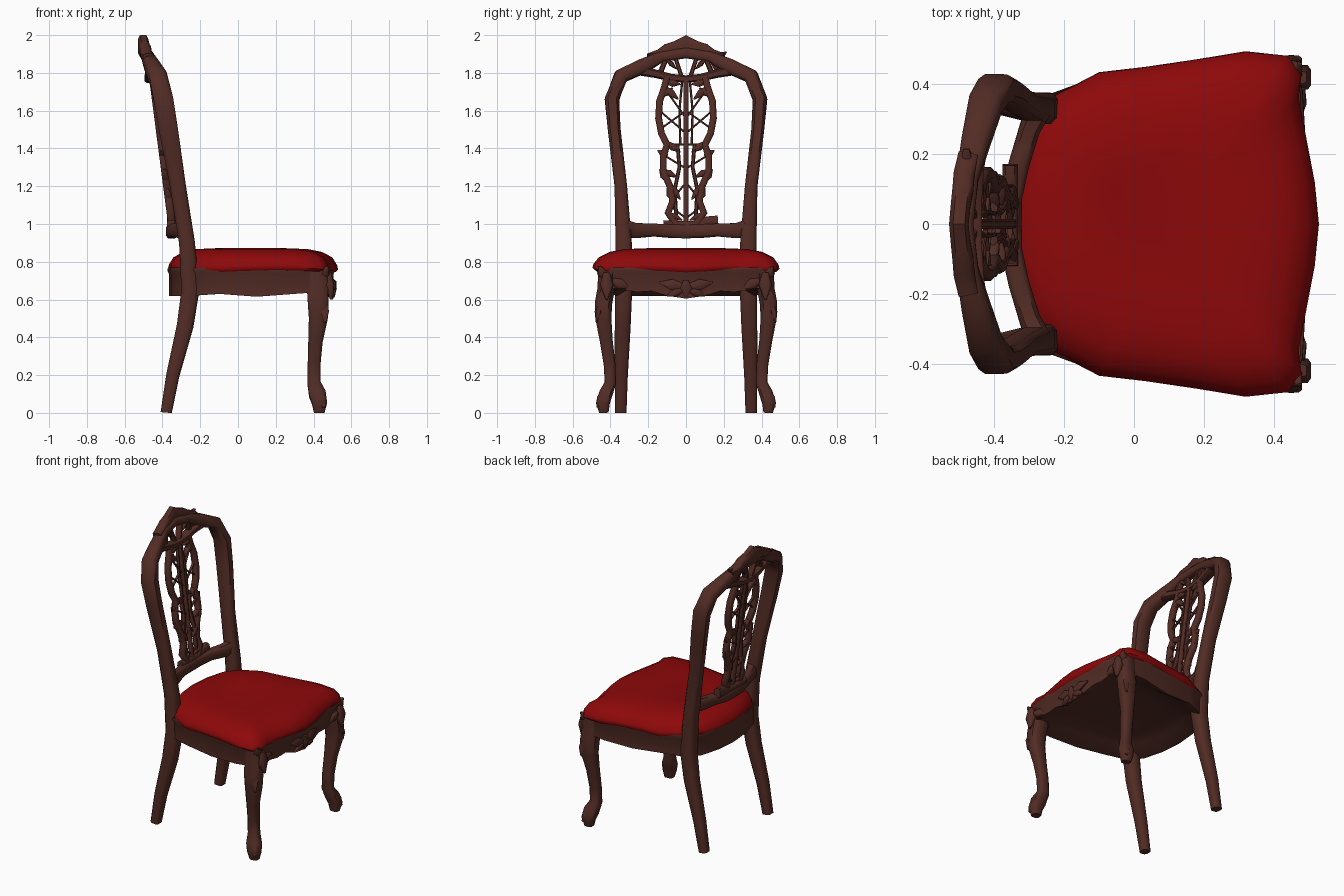
import bpy, bmesh, math
from mathutils import Vector


def material(name, rgb):
    m = bpy.data.materials.new(name)
    m.diffuse_color = (*rgb, 1)
    return m


WOOD = material("dark wood", (0.085, 0.025, 0.018))
RED = material("red fabric", (0.27, 0.0025, 0.003))


def finish(name, bm, mat, angle=50):
    bmesh.ops.recalc_face_normals(bm, faces=bm.faces)
    me = bpy.data.meshes.new(name)
    bm.to_mesh(me)
    bm.free()
    ob = bpy.data.objects.new(name, me)
    me.materials.append(mat)
    bpy.context.collection.objects.link(ob)
    bpy.ops.object.select_all(action='DESELECT')
    ob.select_set(True)
    bpy.context.view_layer.objects.active = ob
    bpy.ops.object.shade_smooth_by_angle(angle=math.radians(angle))
    return ob


def flip(path):
    return [(p[0], -p[1], *p[2:]) for p in path]


def arch(path):
    """Continue a path that ends on y = 0 with its mirror image."""
    return path + flip(path)[-2::-1]


def both(paths):
    return paths + [flip(p) for p in paths]


def sweep(name, paths, corner=0.6):
    """Chamfered bars along paths of (x, y, z, half width, half depth)."""
    bm = bmesh.new()
    c = corner
    section = [(1, -c), (1, c), (c, 1), (-c, 1), (-1, c), (-1, -c), (-c, -1), (c, -1)]
    for path in paths:
        co = [Vector(p[:3]) for p in path]
        rings = []
        for i, p in enumerate(path):
            t = (co[min(i + 1, len(co) - 1)] - co[max(i - 1, 0)]).normalized()
            side = t.cross(Vector((1, 0, 0))).normalized()
            deep = side.cross(t)
            ring = []
            for u, v in section:
                q = co[i] + side * u * p[3] + deep * v * p[4]
                q.z = max(q.z, 0)
                ring.append(bm.verts.new(q))
            rings.append(ring)
        for a, b in zip(rings, rings[1:]):
            for k in range(8):
                bm.faces.new((a[k], a[k - 1], b[k - 1], b[k]))
        bm.faces.new(rings[0])
        bm.faces.new(rings[-1])
    return finish(name, bm, WOOD)


def leaf(a, b, w, d=0.015):
    """Pointed carved leaf from a to b."""
    a, b = Vector(a), Vector(b)
    return [(*a, w * .5, d), (*a.lerp(b, .45), w, d * 1.2), (*b, w * .15, d * .4)]


def splat_x(z):
    return -0.35 - 0.13 * (z - 1)


def strip(points, w=0.013, d=0.014):
    return [(splat_x(z), y, z, w, d) for y, z in points]


def splat_leaf(y0, z0, y1, z1, w=0.02):
    return leaf((splat_x(z0), y0, z0), (splat_x(z1), y1, z1), w)


# Back legs, stiles and arch in one continuous frame
sweep("back_frame", [arch([
    (-.38, .345, 0, .03, .03), (-.345, .343, .2, .035, .035), (-.28, .335, .46, .042, .044),
    (-.252, .33, .65, .045, .048), (-.27, .33, .9, .043, .042), (-.318, .345, 1.2, .033, .042),
    (-.368, .38, 1.5, .034, .05), (-.395, .392, 1.66, .038, .052), (-.425, .345, 1.782, .038, .048),
    (-.455, .23, 1.835, .04, .04), (-.478, .13, 1.885, .028, .032), (-.49, 0, 1.905, .028, .03)])])

# Thin lower rail of the pierced crest
sweep("crest_lower_rail", [arch([
    (-.45, .25, 1.815, .028, .035), (-.46, .16, 1.795, .022, .03), (-.465, .08, 1.775, .02, .03),
    (-.465, 0, 1.767, .02, .03)])])

# Carved crest above the arch, with struts and leaf tips
sweep("crest", [arch([
    (-.475, .2, 1.885, .018, .028), (-.487, .14, 1.9, .025, .03), (-.49, .1, 1.92, .034, .03),
    (-.497, .05, 1.93, .04, .028), (-.502, 0, 1.942, .058, .028)])])
sweep("crest_carving", both([
    [(-.465, .14, 1.79, .014, .02), (-.48, .1, 1.89, .014, .02)],
    [(-.467, .02, 1.77, .011, .02), (-.485, .06, 1.89, .011, .02)],
    leaf((-.475, .1, 1.87), (-.475, .05, 1.82), .014, .02),
]) + [leaf((-.48, .13, 1.86), (-.48, .215, 1.91), .025, .02),
      leaf((-.48, .14, 1.86), (-.465, .195, 1.8), .022, .02)])

# Lower back rail and the shoe under the splat
sweep("lower_back_rail", [arch([
    (-.275, .33, .98, .045, .035), (-.30, .27, .965, .04, .03), (-.33, .17, .968, .034, .03),
    (-.35, .08, .962, .036, .03), (-.352, 0, .96, .036, .03)])])
sweep("splat_shoe", [[(-.355, y, z, w, .022) for y, z, w in
                      ((-.12, 1.0, .02), (-.05, .995, .022), (.06, .995, .022), (.11, 1.01, .03), (.17, 1.015, .03))]])

# Pierced splat: centre bars, wavy edges, lattice and leaves
edge = [(.055, 1.0), (.095, 1.06), (.07, 1.12), (.085, 1.2), (.12, 1.28), (.12, 1.36), (.1, 1.42),
        (.13, 1.48), (.145, 1.56), (.14, 1.65), (.115, 1.72), (.1, 1.78)]
sweep("splat_edges", both([strip(edge, .018, .02)]))
sweep("splat_bars", [strip([(0, 1.0), (0, 1.4), (0, 1.76)], .014)] + both([
    strip([(.05, 1.02), (.06, 1.18), (.035, 1.3), (.045, 1.42)], .01),
    strip([(.03, 1.42), (.035, 1.6), (.02, 1.76)], .006, .01)]))
sweep("splat_lattice", both([strip(s, .005, .008) for s in (
    [(0, 1.48), (.14, 1.6)], [(0, 1.6), (.14, 1.5)], [(0, 1.56), (.1, 1.7)],
    [(0, 1.42), (.1, 1.42)], [(0, 1.22), (.08, 1.12)], [(0, 1.03), (.09, 1.1)],
    [(.01, 1.3), (.11, 1.36)])]))
sweep("splat_leaves", both([splat_leaf(*s) for s in (
    (.1, 1.36, .15, 1.39), (.12, 1.28, .05, 1.25), (.1, 1.23, .14, 1.29), (.1, 1.43, .03, 1.38),
    (.07, 1.13, .1, 1.19), (.09, 1.05, .02, 1.02), (.11, 1.72, .04, 1.66), (.1, 1.75, .03, 1.74),
    (.13, 1.68, .07, 1.72), (.08, 1.2, .03, 1.13))]))

# Cabriole front legs
sweep("front_legs", both([[
    (.43, .435, 0, .025, .028), (.432, .44, .05, .036, .04), (.42, .425, .1, .036, .045),
    (.402, .4, .16, .03, .035), (.403, .405, .26, .031, .034), (.41, .422, .38, .034, .038),
    (.425, .437, .5, .042, .05), (.425, .437, .58, .046, .055), (.42, .422, .66, .046, .055),
    (.42, .42, .75, .046, .055)]]))
sweep("leg_carving", both([
    leaf((.475, .42, .74), (.495, .42, .6), .035, .02),
    leaf((.455, .455, .58), (.46, .475, .48), .02, .02),
    leaf((.43, .43, .11), (.455, .47, .03), .025, .02),
    leaf((.45, .43, .72), (.475, .46, .775), .028, .018),
    leaf((.47, .39, .7), (.47, .3, .66), .03, .02)]))


def loop(half):
    """Closed outline from a half outline that starts and ends on y = 0."""
    return half + flip(half)[-2:0:-1]


# Seat frame: plan outline with the height of its shaped lower edge
outline = loop([(-.365, 0, .62), (-.352, .15, .62), (-.315, .28, .62), (-.25, .36, .62), (-.1, .415, .63),
                (.1, .435, .615), (.3, .465, .63), (.44, .455, .64), (.475, .38, .66),
                (.482, .26, .64), (.485, .18, .645), (.495, .1, .62), (.505, 0, .605)])
bm = bmesh.new()
rings = []
for scale, high in ((1.015, .77), (1.02, .752), (1.0, .735), (1.0, None), (.97, None), (.8, .67), (.5, .69)):
    rings.append([bm.verts.new((.06 + (x - .06) * scale, y * scale, high or low)) for x, y, low in outline])
for a, b in zip(rings, rings[1:]):
    for k in range(len(a)):
        bm.faces.new((a[k - 1], a[k], b[k], b[k - 1]))
bm.faces.new(rings[-1])
finish("seat_frame", bm, WOOD)

# Carved leaves at the middle of the front apron
sweep("apron_carving", both([
    leaf((.5, .02, .67), (.495, .14, .69), .03), leaf((.5, .02, .65), (.495, .1, .62), .022)])
    + [leaf((.505, 0, .7), (.505, 0, .61), .03)])

# Domed cushion running under the back rail, with a slightly wavy lower edge
plan = loop([(-.37, 0), (-.357, .14), (-.325, .26), (-.26, .345), (-.225, .37), (-.1, .435), (.03, .45),
             (.18, .472), (.32, .495), (.44, .482), (.48, .43), (.472, .36), (.495, .24),
             (.518, .12), (.53, 0)])
bm = bmesh.new()
rings = []
for scale, z, wave in ((.97, .75, .006), (1, .764, .006), (.99, .785, .004), (.935, .823, 0), (.82, .852, 0),
                       (.66, .867, 0), (.4, .872, 0)):
    rings.append([bm.verts.new((.06 + (x - .06) * scale, y * scale, z + wave * math.sin(9 * x + 14 * y)))
                  for x, y in plan])
for a, b in zip(rings, rings[1:]):
    for k in range(len(a)):
        bm.faces.new((a[k - 1], a[k], b[k], b[k - 1]))
top = bm.verts.new((-.06, .1, .864))
for k in range(len(plan)):
    bm.faces.new((rings[-1][k - 1], rings[-1][k], top))
finish("seat_cushion", bm, RED, 60)
